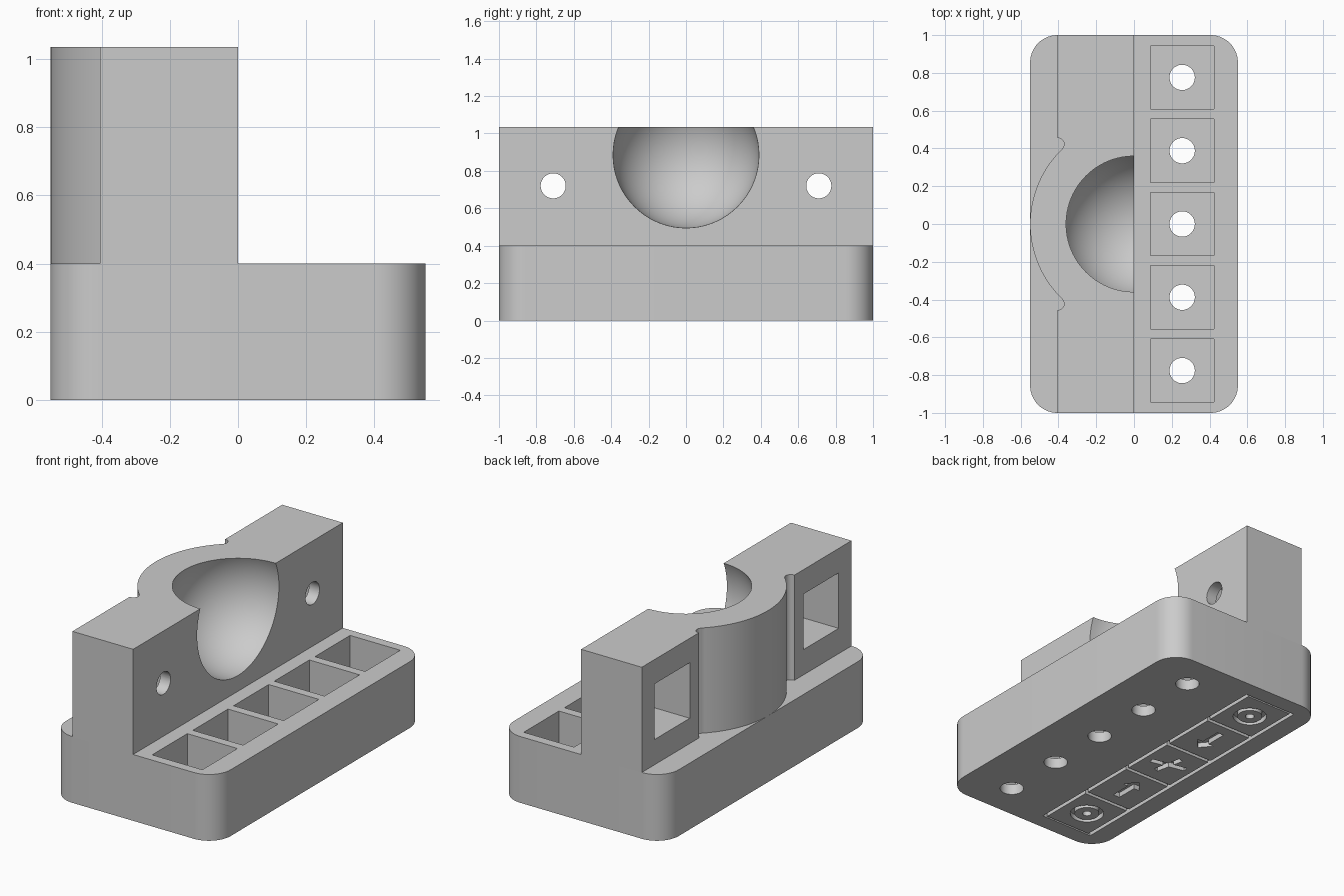
import bpy, bmesh
from math import sin, cos, pi, radians, atan2
from mathutils import Matrix

start = bpy.data.objects.get("Cube")
if start:
    bpy.data.objects.remove(start, do_unlink=True)

grey = bpy.data.materials.new("plain grey")
grey.use_nodes = True
COLOUR = (0.6, 0.6, 0.6, 1)
grey.diffuse_color = COLOUR
for node in grey.node_tree.nodes:
    if node.type == 'BSDF_PRINCIPLED':
        node.inputs["Base Color"].default_value = COLOUR


def finish(name, bm):
    bmesh.ops.recalc_face_normals(bm, faces=bm.faces)
    mesh = bpy.data.meshes.new(name)
    bm.to_mesh(mesh)
    bm.free()
    mesh.materials.append(grey)
    obj = bpy.data.objects.new(name, mesh)
    bpy.context.collection.objects.link(obj)
    return obj


def prism(name, outline, low, high):
    """Extrude a plan outline between two heights."""
    bm = bmesh.new()
    face = bm.faces.new([bm.verts.new((x, y, low)) for x, y in outline])
    top = bmesh.ops.extrude_face_region(bm, geom=[face])["geom"]
    verts = [v for v in top if isinstance(v, bmesh.types.BMVert)]
    bmesh.ops.translate(bm, verts=verts, vec=(0, 0, high - low))
    return finish(name, bm)


def box(name, x0, x1, y0, y1, z0, z1):
    return prism(name, [(x0, y0), (x1, y0), (x1, y1), (x0, y1)], z0, z1)


def rod(name, radius, length, centre, along_x=False):
    bm = bmesh.new()
    turn = Matrix.Rotation(pi / 2, 4, 'Y') if along_x else Matrix.Identity(4)
    bmesh.ops.create_cone(bm, cap_ends=True, segments=48, radius1=radius,
                          radius2=radius, depth=length,
                          matrix=Matrix.Translation(centre) @ turn)
    return finish(name, bm)


def ball(name, radius, centre):
    bm = bmesh.new()
    bmesh.ops.create_uvsphere(bm, u_segments=72, v_segments=36, radius=radius,
                              matrix=Matrix.Translation(centre))
    return finish(name, bm)


def activate(obj):
    bpy.ops.object.select_all(action='DESELECT')
    obj.select_set(True)
    bpy.context.view_layer.objects.active = obj


def cut(target, cutter):
    cutter.hide_render = True
    mod = target.modifiers.new("cut", 'BOOLEAN')
    mod.operation, mod.solver, mod.object = 'DIFFERENCE', 'EXACT', cutter
    activate(target)
    bpy.ops.object.modifier_apply(modifier=mod.name)
    bpy.data.objects.remove(cutter, do_unlink=True)


def arc(cx, cy, radius, a0, a1, steps):
    return [(cx + radius * cos(a0 + (a1 - a0) * i / steps),
             cy + radius * sin(a0 + (a1 - a0) * i / steps)) for i in range(steps + 1)]


BASE_TOP, TOP = 0.4, 1.035
HALF_X, CORNER = 0.55, 0.145
POCKET, HOLE = 0.335, 0.067
PITCH, ROW_X = 0.388, 0.255
GROOVE = 0.03

# Base slab with rounded corners
outline = []
for k, (sx, sy) in enumerate([(1, 1), (-1, 1), (-1, -1), (1, -1)]):
    outline += arc(sx * (HALF_X - CORNER), sy * (1 - CORNER), CORNER,
                   k * pi / 2, (k + 1) * pi / 2, 14)
base = prism("base", outline, 0, BASE_TOP)

# Row of square pockets, each with a round hole in its floor
h = POCKET / 2
for i in range(-2, 3):
    y = i * PITCH
    cut(base, box("pocket", ROW_X - h, ROW_X + h, y - h, y + h,
                  BASE_TOP - POCKET, BASE_TOP + 0.1))
    cut(base, rod("hole", HOLE, 0.3, (ROW_X, y, 0.05)))

# Upright block with a round bulge at its back and relief notches beside it
NX, NY, NR = -0.402, -0.423, 0.032
lean = atan2(-NY, -NX)
half = [(0, -1), (-0.405, -1), (-0.405, NY - NR)]
half += arc(NX, NY, NR, -pi / 2, lean, 12)
half += arc(0, 0, HALF_X, pi + lean - 0.005, pi + 0.02, 24)
block = prism("upright_block", half + [(x, -y) for x, y in reversed(half)],
              BASE_TOP, TOP)
cut(block, ball("socket", 0.39, (0, 0, 0.885)))

# Back pockets with holes through to the socket face
for side in (-1, 1):
    y, z = side * 0.71, 0.72
    cut(block, box("pocket", -0.6, POCKET - 0.405, y - h, y + h, z - h, z + h))
    cut(block, rod("hole", HOLE, 0.3, (-0.05, y, z), along_x=True))

# Grooved panel under the base: a recess refilled by five tiles
cut(base, box("recess", -0.43, -0.08, -0.9, 0.9, -0.1, GROOVE))
parts = [base, block]
CELL, LINE = 0.36, 0.022


def arrow(y, way):
    pts = [(0, 0.1), (0.06, 0.03), (0.022, 0.03), (0.022, -0.1)]
    pts += [(-a, b) for a, b in reversed(pts[1:])]
    return [(a - ROW_X, y + way * b) for a, b in pts]


def bar(angle, length, width):
    c, s = cos(angle), sin(angle)
    corners = [(-1, -1), (1, -1), (1, 1), (-1, 1)]
    return [(c * a * length - s * b * width - ROW_X,
             s * a * length + c * b * width) for a, b in corners]


for i in range(-2, 3):
    y = i * CELL
    tx, ty = 0.175 - LINE, (CELL - LINE) / 2
    tile = box("panel_tile", -ROW_X - tx, -ROW_X + tx, y - ty, y + ty, 0, GROOVE)
    parts.append(tile)
    if abs(i) == 2:
        # ring groove with a small dimple
        cut(tile, rod("ring", 0.095, 0.2, (-ROW_X, y, 0)))
        disc = rod("ring_centre", 0.07, GROOVE, (-ROW_X, y, GROOVE / 2))
        cut(disc, rod("dimple", 0.025, 0.2, (-ROW_X, y, 0)))
        parts.append(disc)
    elif i:
        # arrow pointing to the middle
        cut(tile, prism("arrow", arrow(y, -i), -0.1, 0.1))
    else:
        # crossed bars
        for angle, length in ((-12, 0.11), (102, 0.09)):
            cut(tile, prism("bar", bar(radians(angle), length, 0.016), -0.1, 0.1))

# Smooth the curved walls, keep edges sharp
for part in parts:
    activate(part)
    bpy.ops.object.shade_smooth_by_angle()
